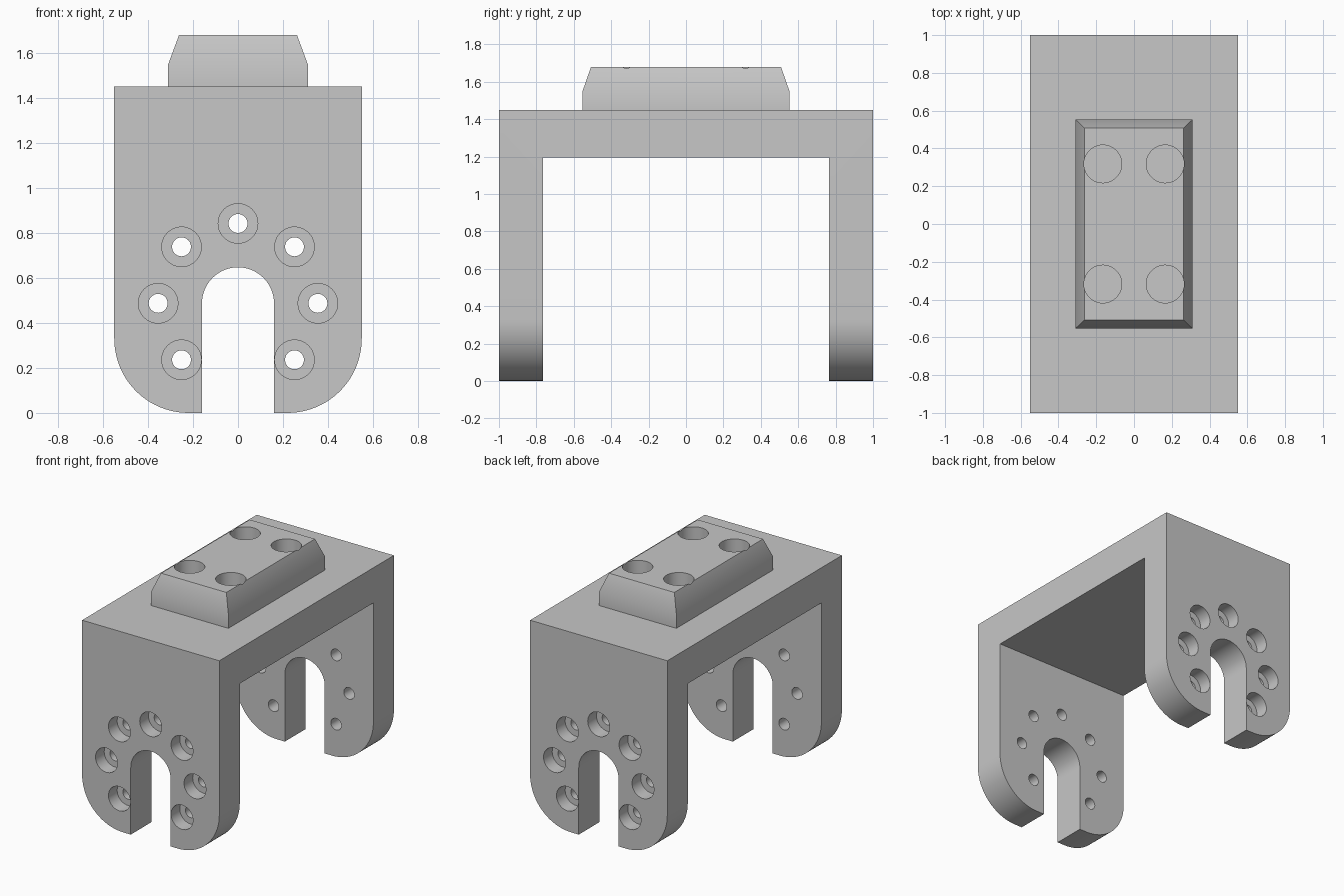
import bpy, bmesh, math
from mathutils import Matrix

if "Cube" in bpy.data.objects:
    bpy.data.objects.remove(bpy.data.objects["Cube"])

grey = bpy.data.materials.new("light grey metal")
grey.diffuse_color = (0.57, 0.57, 0.57, 1)
grey.use_nodes = True
grey.node_tree.nodes["Principled BSDF"].inputs["Base Color"].default_value = grey.diffuse_color


def add_object(name, bm):
    bmesh.ops.recalc_face_normals(bm, faces=bm.faces[:])
    mesh = bpy.data.meshes.new(name)
    bm.to_mesh(mesh)
    bm.free()
    mesh.materials.append(grey)
    ob = bpy.data.objects.new(name, mesh)
    bpy.context.collection.objects.link(ob)
    return ob


def arc(cx, cz, r, start, end, n):
    angles = [math.radians(start + (end - start) * i / n) for i in range(n + 1)]
    return [(cx + r * math.cos(a), cz + r * math.sin(a)) for a in angles]


def cylinder(bm, centre, r, depth, along_y):
    m = Matrix.Translation(centre)
    if along_y:
        m = m @ Matrix.Rotation(math.pi / 2, 4, 'X')
    bmesh.ops.create_cone(bm, cap_ends=True, segments=40, radius1=r, radius2=r,
                          depth=depth, matrix=m)


def cut(target, bm):
    cutter = add_object("cutter", bm)
    cutter.hide_render = True
    mod = target.modifiers.new("cut", 'BOOLEAN')
    mod.operation, mod.solver, mod.object = 'DIFFERENCE', 'EXACT', cutter
    bpy.context.view_layer.objects.active = target
    bpy.ops.object.modifier_apply(modifier=mod.name)
    bpy.data.objects.remove(cutter)


def smooth(ob):
    bpy.ops.object.select_all(action='DESELECT')
    ob.select_set(True)
    bpy.context.view_layer.objects.active = ob
    bpy.ops.object.shade_smooth_by_angle(angle=math.radians(25))


# Bracket: slotted, round-cornered outline pulled through the full depth
outline = [(-0.55, 1.45)] + arc(-0.22, 0.33, 0.33, 180, 270, 20)
outline += [(-0.16, 0)] + arc(0, 0.487, 0.16, 180, 0, 28) + [(0.16, 0)]
outline += arc(0.22, 0.33, 0.33, 270, 360, 20) + [(0.55, 1.45)]
bm = bmesh.new()
face = bm.faces.new([bm.verts.new((x, -1, z)) for x, z in outline])
new = bmesh.ops.extrude_face_region(bm, geom=[face])["geom"]
bmesh.ops.translate(bm, vec=(0, 2, 0),
                    verts=[v for v in new if isinstance(v, bmesh.types.BMVert)])
bracket = add_object("bracket", bm)

# Open channel between the two legs
bm = bmesh.new()
bmesh.ops.create_cube(bm, size=1, matrix=Matrix.Translation((0, 0, 0.4975))
                      @ Matrix.Diagonal((2, 1.53, 1.395, 1)))
cut(bracket, bm)

# Ring of counterbored bolt holes in each leg
bores, holes = bmesh.new(), bmesh.new()
for angle in range(-45, 226, 45):
    a = math.radians(angle)
    x, z = 0.355 * math.cos(a), 0.487 + 0.355 * math.sin(a)
    for side in (-1, 1):
        cylinder(bores, (x, side, z), 0.088, 0.2, True)
        cylinder(holes, (x, side * 0.9, z), 0.042, 0.5, True)
cut(bracket, bores)
cut(bracket, holes)
smooth(bracket)

# Mounting block with tapered upper edges
bm = bmesh.new()
rings = []
for hx, hy, z in ((0.31, 0.553, 1.45), (0.31, 0.553, 1.55), (0.262, 0.508, 1.68)):
    rings.append([bm.verts.new((sx * hx, sy * hy, z))
                  for sx, sy in ((-1, -1), (1, -1), (1, 1), (-1, 1))])
bm.faces.new(rings[0])
bm.faces.new(rings[-1])
for low, high in zip(rings, rings[1:]):
    for i in range(4):
        j = (i + 1) % 4
        bm.faces.new((low[i], low[j], high[j], high[i]))
block = add_object("mounting_block", bm)

# Four blind holes in the block top
bm = bmesh.new()
for x in (-0.165, 0.165):
    for y in (-0.318, 0.318):
        cylinder(bm, (x, y, 1.68), 0.1, 0.4, False)
cut(block, bm)
smooth(block)
